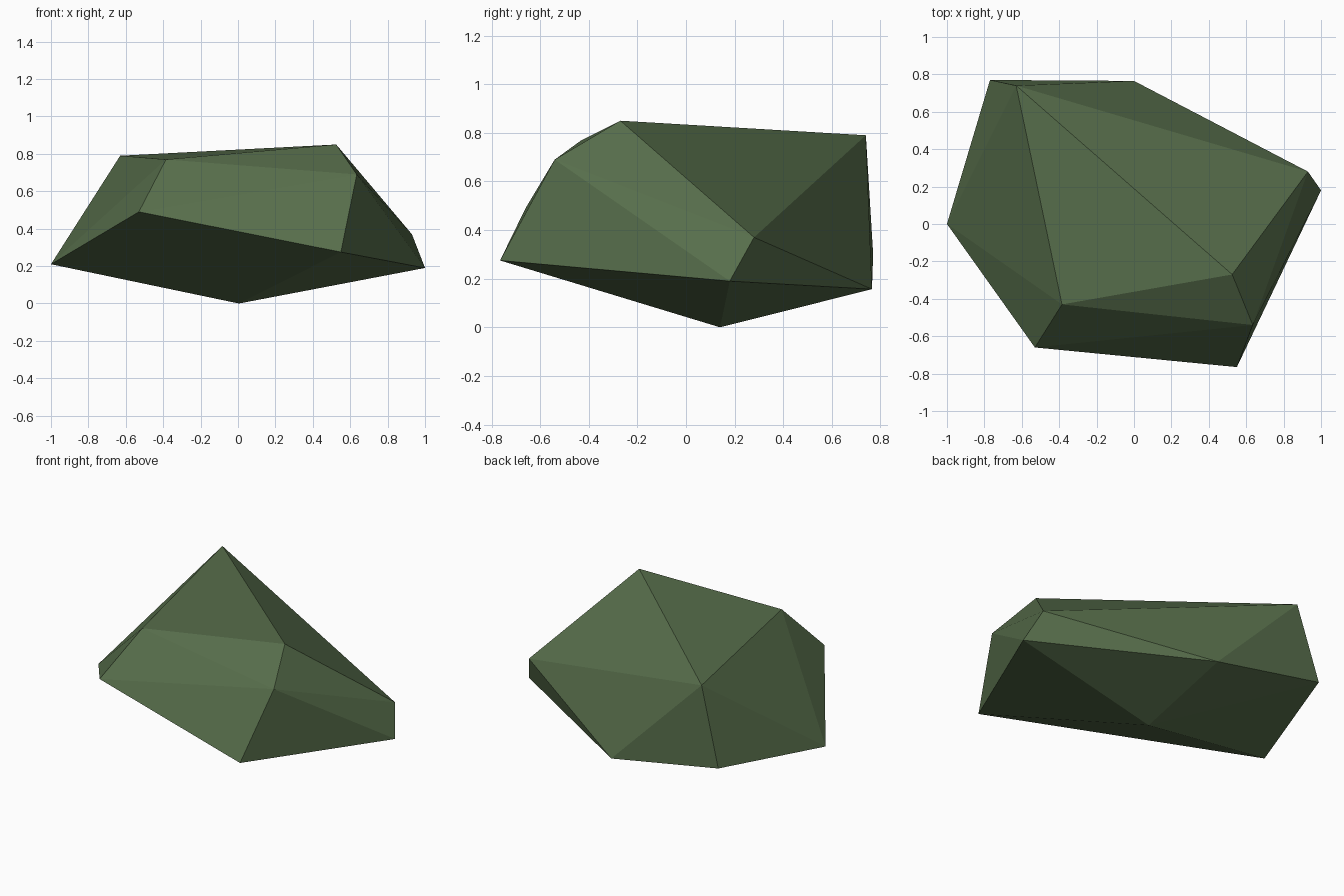
import bpy
import bmesh

if "Cube" in bpy.data.objects:
    bpy.data.objects.remove(bpy.data.objects["Cube"])

# Corner points of the faceted boulder
upper = [(-0.63, 0.74, 0.79), (-0.385, -0.43, 0.77), (0.525, -0.27, 0.85), (0.635, -0.54, 0.69)]
rim = [(-1.0, 0.0, 0.21), (-0.53, -0.66, 0.49), (0.55, -0.765, 0.275), (1.0, 0.18, 0.19),
       (0.93, 0.28, 0.37), (0.0, 0.765, 0.157), (-0.77, 0.77, 0.30)]
base = [(0.005, 0.14, 0.0)]

# Flat-shaded boulder wrapped around the corners
bm = bmesh.new()
for p in upper + rim + base:
    bm.verts.new(p)
bmesh.ops.convex_hull(bm, input=bm.verts[:])
bmesh.ops.recalc_face_normals(bm, faces=bm.faces[:])
mesh = bpy.data.meshes.new("boulder")
bm.to_mesh(mesh)
bm.free()

# Mossy green stone
moss = bpy.data.materials.new("moss green")
moss.diffuse_color = (0.095, 0.155, 0.07, 1.0)
moss.use_nodes = True
moss.node_tree.nodes["Principled BSDF"].inputs["Base Color"].default_value = moss.diffuse_color
mesh.materials.append(moss)
boulder = bpy.data.objects.new("boulder", mesh)
bpy.context.collection.objects.link(boulder)
